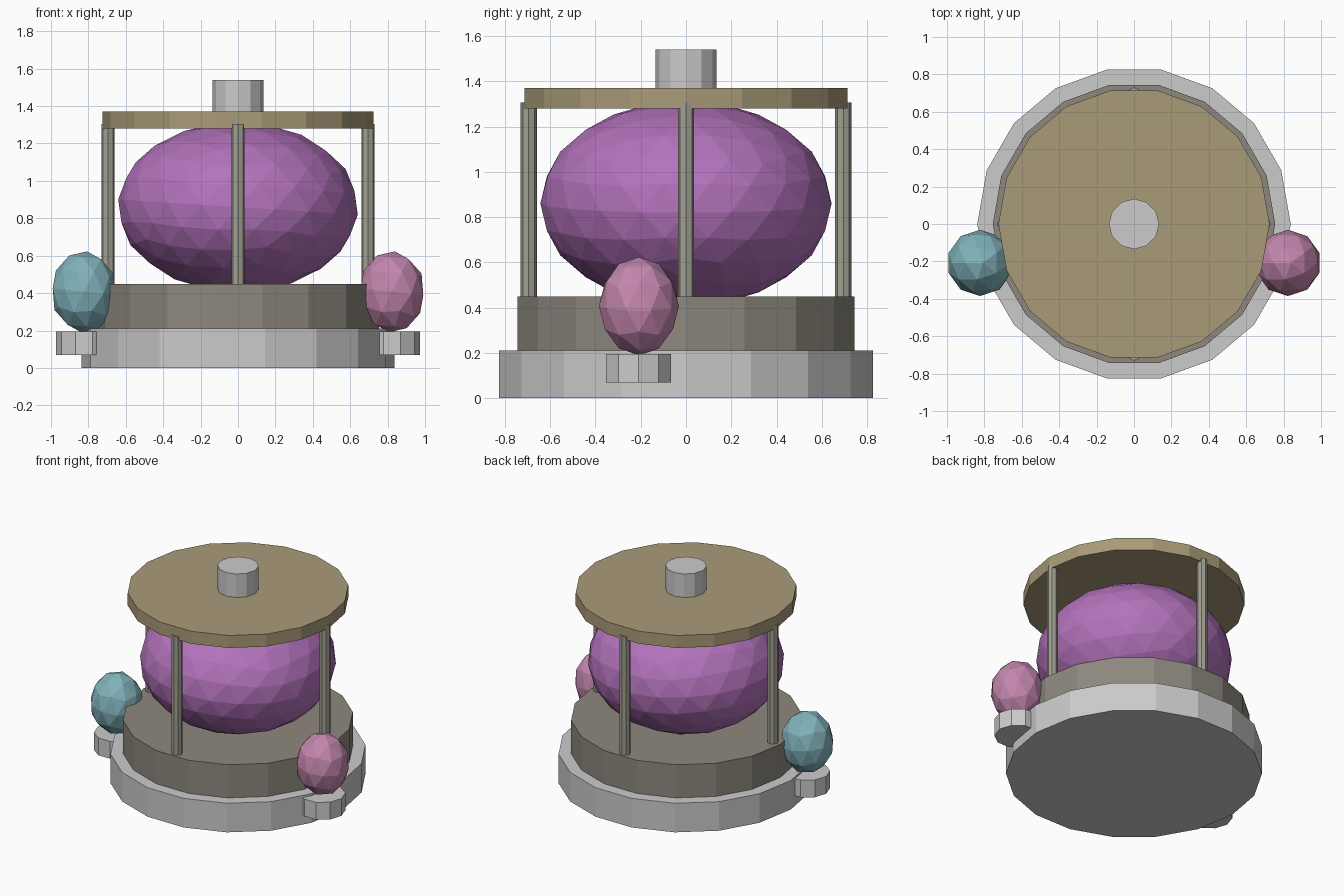
import bpy
from math import radians

if "Cube" in bpy.data.objects:
    bpy.data.objects.remove(bpy.data.objects["Cube"])


def material(name, color):
    m = bpy.data.materials.new(name)
    m.diffuse_color = (*color, 1)
    m.use_nodes = True
    m.node_tree.nodes["Principled BSDF"].inputs["Base Color"].default_value = m.diffuse_color
    return m


def finish(name, mat):
    ob = bpy.context.object
    ob.name = name
    if mat:
        ob.data.materials.append(mat)
    return ob


def disc(name, sides, radius, z0, z1, x=0, y=0, mat=None):
    """Upright prism with a corner pointing along +x."""
    bpy.ops.mesh.primitive_cylinder_add(vertices=sides, radius=radius, depth=z1 - z0,
                                        location=(x, y, (z0 + z1) / 2))
    ob = finish(name, mat)
    ob.rotation_euler.z = radians(-90)
    return ob


def orb(name, detail, radius, height, loc, mat):
    """Faceted ball turned so its edge midpoints lie on the axes, then scaled in z."""
    bpy.ops.mesh.primitive_ico_sphere_add(subdivisions=detail, radius=1, location=loc,
                                          rotation=(0, radians(-58.283), 0))
    bpy.ops.object.transform_apply(location=False, rotation=True, scale=False)
    ob = finish(name, mat)
    ob.scale = (radius, radius, height)
    return ob


tan = material("tan", (0.40, 0.33, 0.19))
stone = material("warm_stone", (0.27, 0.25, 0.21))
rod = material("pale_rod", (0.36, 0.35, 0.29))
purple = material("purple", (0.45, 0.17, 0.50))
teal = material("teal", (0.22, 0.45, 0.50))
pink = material("pink", (0.55, 0.24, 0.42))

# Stepped base
disc("base", 18, 0.838, 0.0, 0.21)
disc("base_step", 18, 0.755, 0.21, 0.45, mat=stone)

# Large caged orb
orb("main_orb", 3, 0.643, 0.455, (0, 0, 0.86), purple)

# Four posts
for label, x, y in (("right", 1, 0), ("back", 0, 1), ("left", -1, 0), ("front", 0, -1)):
    disc(label + "_post", 8, 0.036, 0.43, 1.305, x * 0.695, y * 0.695, rod)

# Lid and knob
disc("lid", 18, 0.725, 1.28, 1.37, mat=tan)
disc("knob", 12, 0.135, 1.37, 1.54)

# Side pads with small orbs
for label, s, mat in (("left", -1, teal), ("right", 1, pink)):
    disc(label + "_pad", 10, 0.15, 0.07, 0.195, s * 0.823, -0.21)
    orb(label + "_orb", 2, 0.177, 0.217, (s * 0.823, -0.208, 0.407), mat)
